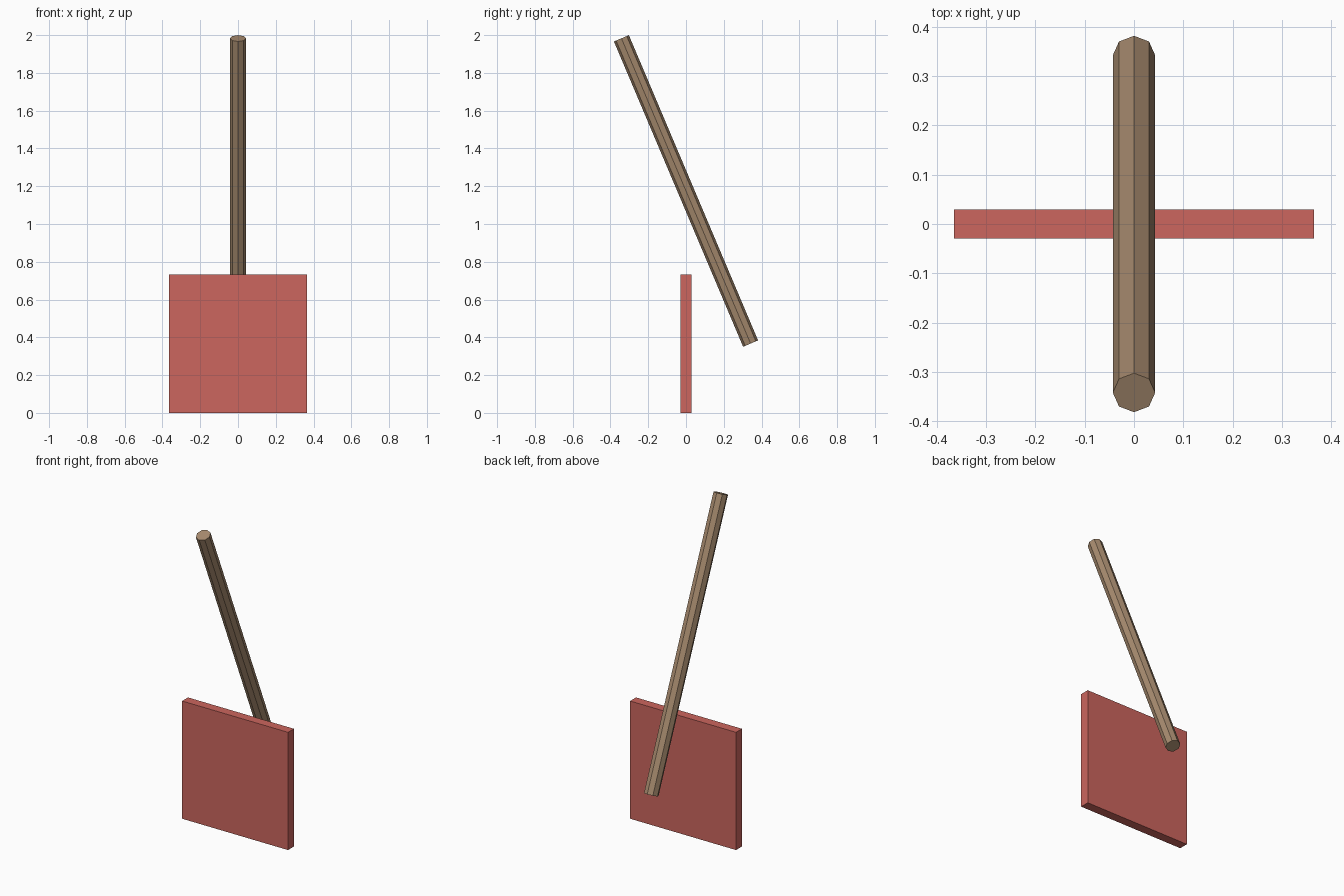
import bpy
from mathutils import Vector

if "Cube" in bpy.data.objects:
    bpy.data.objects.remove(bpy.data.objects["Cube"])


def material(name, srgb):
    mat = bpy.data.materials.new(name)
    linear = [((c / 255 + 0.055) / 1.055) ** 2.4 for c in srgb]
    mat.diffuse_color = (*linear, 1)
    mat.use_nodes = True
    mat.node_tree.nodes["Principled BSDF"].inputs["Base Color"].default_value = mat.diffuse_color
    return mat


def finish(name, mat):
    obj = bpy.context.object
    obj.name = name
    obj.data.materials.append(mat)
    return obj


# Square upright panel
bpy.ops.mesh.primitive_cube_add(size=1, location=(0, 0, 0.3665))
panel = finish("panel", material("brick red", (204, 102, 94)))
panel.scale = (0.73, 0.058, 0.733)

# Leaning eight-sided pole, passing behind the panel
low, high = Vector((0, 0.342, 0.367)), Vector((0, -0.342, 1.983))
axis = high - low
bpy.ops.mesh.primitive_cylinder_add(
    vertices=8, radius=0.043, depth=axis.length, location=(low + high) / 2,
    rotation=(Vector((0, 0, 1)).rotation_difference(axis)).to_euler())
finish("pole", material("wood brown", (166, 138, 110)))
